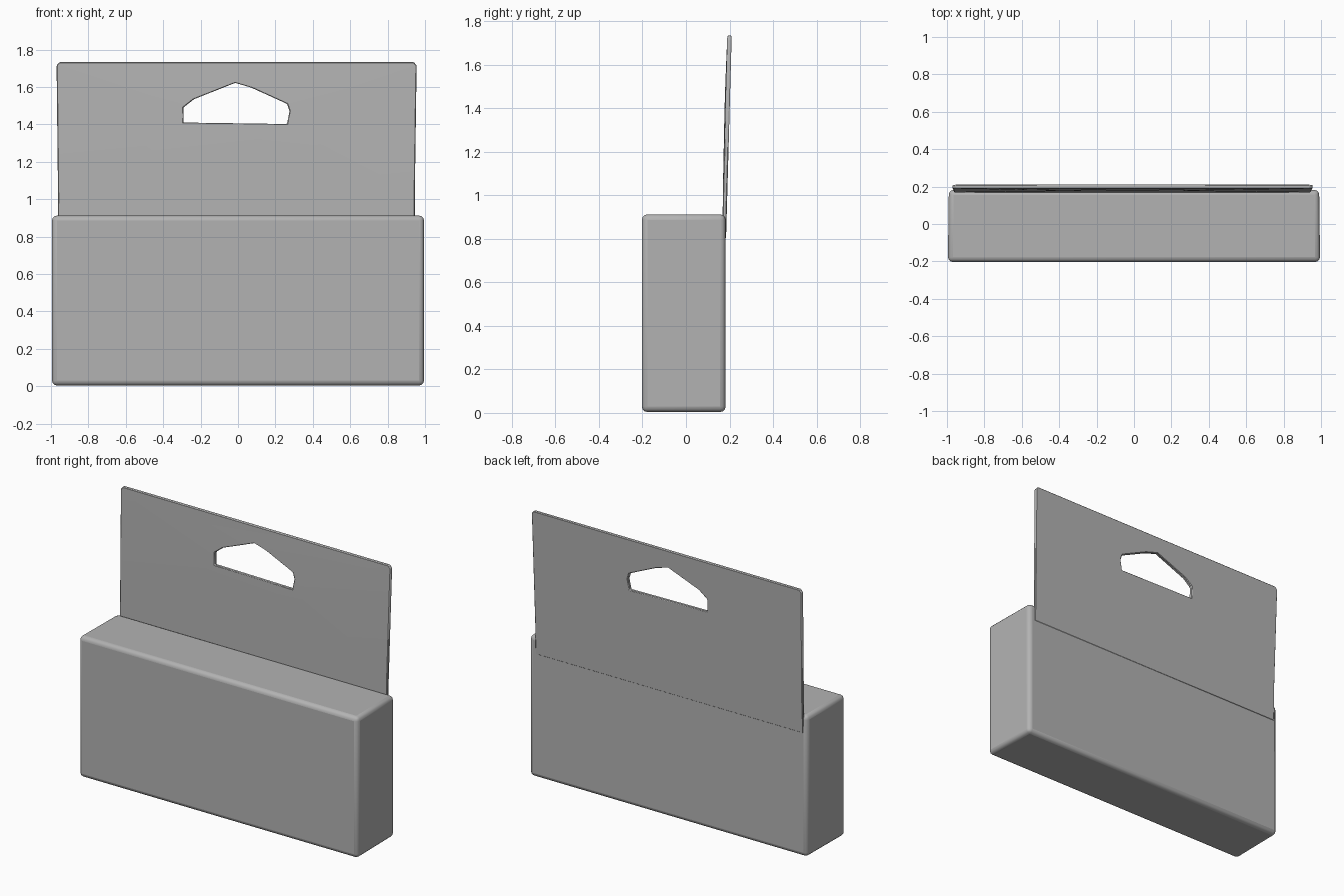
import bpy, bmesh, math

if "Cube" in bpy.data.objects:
    bpy.data.objects.remove(bpy.data.objects["Cube"])

card = bpy.data.materials.new("grey card")
card.diffuse_color = (0.45, 0.45, 0.45, 1)
card.use_nodes = True
card.node_tree.nodes["Principled BSDF"].inputs["Base Color"].default_value = card.diffuse_color


def finish(name, bm, bevel, segments):
    """Turn a bmesh into a softly bevelled, smooth-shaded object."""
    bmesh.ops.recalc_face_normals(bm, faces=bm.faces)
    mesh = bpy.data.meshes.new(name)
    bm.to_mesh(mesh)
    bm.free()
    mesh.materials.append(card)
    ob = bpy.data.objects.new(name, mesh)
    bpy.context.collection.objects.link(ob)
    mod = ob.modifiers.new("soft edges", 'BEVEL')
    mod.width, mod.segments = bevel, segments
    mod.limit_method, mod.angle_limit = 'ANGLE', math.radians(40)
    bpy.ops.object.select_all(action='DESELECT')
    bpy.context.view_layer.objects.active = ob
    ob.select_set(True)
    bpy.ops.object.shade_smooth_by_angle(angle=math.radians(50))
    return ob


# Carton: closed box, slightly narrower at the front and pinched at the top ends
bm = bmesh.new()
bmesh.ops.create_cube(bm, size=1)
for v in bm.verts:
    front, top = v.co.y < 0, v.co.z > 0
    v.co.x = math.copysign(0.995 if front else 0.99, v.co.x)
    v.co.y = -0.203 if front else 0.182
    v.co.z = 0.912 if top else 0.004
finish("carton", bm, 0.026, 3)

# Hanging panel: flat outline with a hand hole, thickened and leaning back
outer = [(-0.965, 0.80), (0.945, 0.80), (0.945, 1.0), (0.955, 1.715), (0.94, 1.733),
         (-0.955, 1.733), (-0.97, 1.715), (-0.962, 1.0)]
hole = [(-0.292, 1.41), (-0.292, 1.49), (-0.235, 1.535), (-0.015, 1.622),
        (0.07, 1.597), (0.262, 1.51), (0.275, 1.47), (0.262, 1.402)]
bm = bmesh.new()
for ring in (outer, hole):
    vs = [bm.verts.new((x, 0, z)) for x, z in ring]
    for a, b in zip(vs, vs[1:] + vs[:1]):
        bm.edges.new((a, b))
bmesh.ops.triangle_fill(bm, use_beauty=True, use_dissolve=False, edges=bm.edges[:])
ext = bmesh.ops.extrude_face_region(bm, geom=bm.faces[:])
back = {g for g in ext["geom"] if isinstance(g, bmesh.types.BMVert)}
for v in bm.verts:
    t = (v.co.z - 0.8) / 0.933
    v.co.y = 0.184 + 0.026 * t if v in back else 0.168 + 0.022 * t * t
finish("hanging_panel", bm, 0.004, 1)
